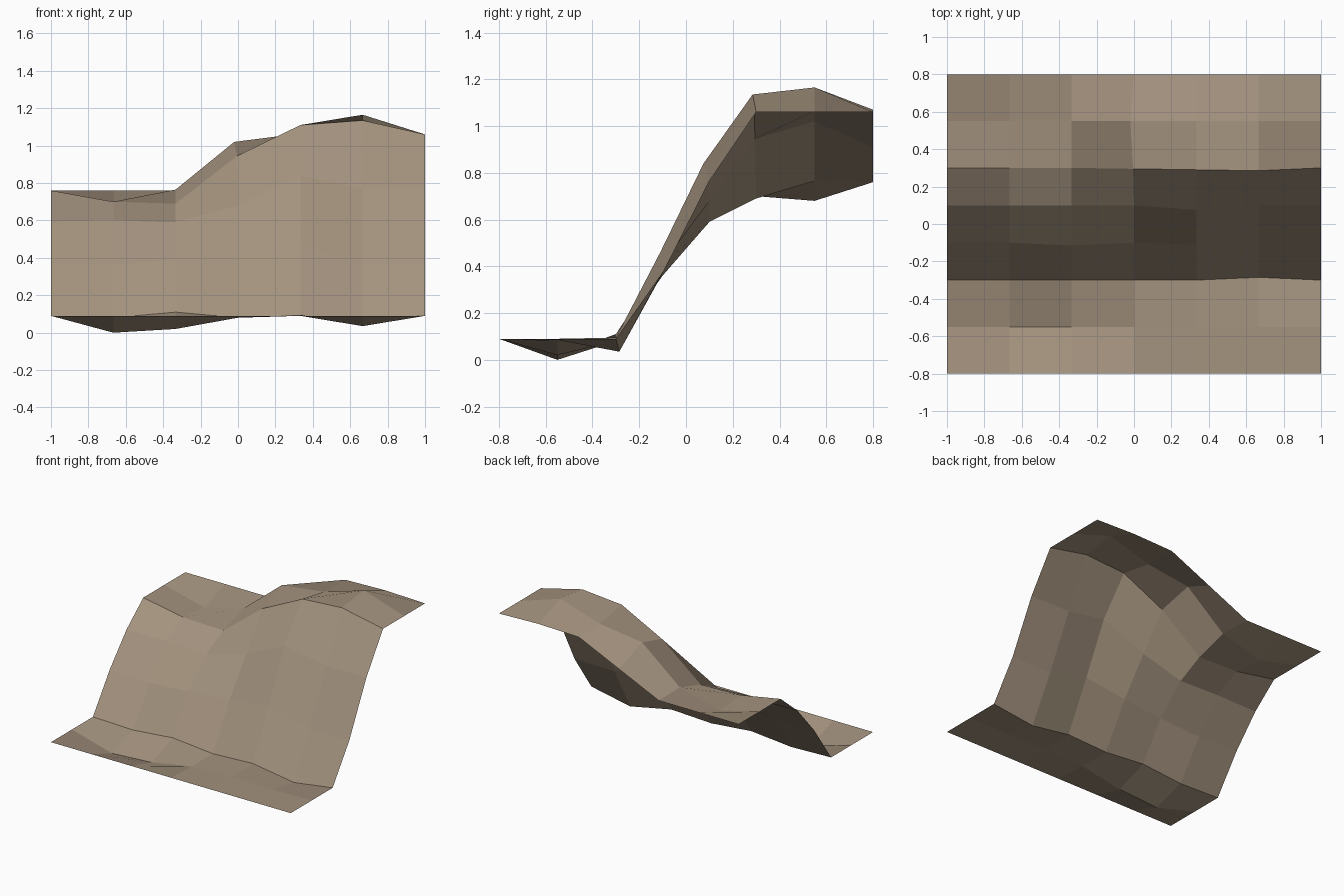
import bpy
import bmesh

# Remove the default cube if present
default_cube = bpy.data.objects.get("Cube")
if default_cube:
    bpy.data.objects.remove(default_cube, do_unlink=True)


def flat_material(name, colour):
    material = bpy.data.materials.new(name)
    material.use_nodes = True
    material.diffuse_color = (*colour, 1)
    shader = next(n for n in material.node_tree.nodes if n.type == "BSDF_PRINCIPLED")
    shader.inputs["Base Color"].default_value = (*colour, 1)
    shader.inputs["Roughness"].default_value = 0.9
    return material


# Cross-sections of the slope from front to back: depth, then heights from right to left
COLUMNS = 7
sections = [
    (-.8, [.09, .09, .09, .09, .09, .09, .09]),      # front edge
    (-.55, [.09, 0, .02, .08, .09, .085, .09]),      # lower ground
    (-.3, [.09, .08, .11, .08, .095, .035, .09]),    # foot of the cliff
    (-.1, [.37, .36, .39, .41, .46, .37, .375]),     # lower cliff face
    (.1, [.595, .6, .59, .68, .84, .77, .765]),      # upper cliff face
    (.3, [.76, .7, .69, .945, 1.11, 1.135, 1.06]),   # cliff brow
    (.55, [.76, .68, .765, 1.02, 1.065, 1.165, 1.06]),  # upper ground
    (.8, [.76, .76, .76, .91, 1.06, 1.07, 1.06]),    # back edge
]

# Small sideways shifts that break up the regular grid: (row, column) -> (x, y)
shifts = {
    (2, 5): (0, .015),
    (3, 2): (0, -.015),
    (3, 4): (0, -.01),
    (4, 4): (0, -.025),
    (5, 3): (-.005, -.005),
    (5, 4): (0, -.01),
    (5, 5): (0, -.015),
    (6, 3): (-.02, 0),
}


def build_terrain(name, material):
    bm = bmesh.new()
    rows = []
    for r, (depth, heights) in enumerate(sections):
        row = []
        for c, height in enumerate(heights):
            across = 2 * c / (COLUMNS - 1) - 1
            dx, dy = shifts.get((r, c), (0, 0))
            row.append(bm.verts.new((across + dx, depth + dy, height)))
        rows.append(row)

    # Bridge neighbouring sections with flat quads facing up
    for near, far in zip(rows, rows[1:]):
        for c in range(COLUMNS - 1):
            bm.faces.new((near[c], near[c + 1], far[c + 1], far[c]))

    mesh = bpy.data.meshes.new(name)
    bm.to_mesh(mesh)
    bm.free()
    mesh.materials.append(material)
    terrain = bpy.data.objects.new(name, mesh)
    bpy.context.collection.objects.link(terrain)
    return terrain


# Single open sheet of rocky ground
build_terrain("cliff_slope", flat_material("dusty brown rock", (.37, .29, .21)))
